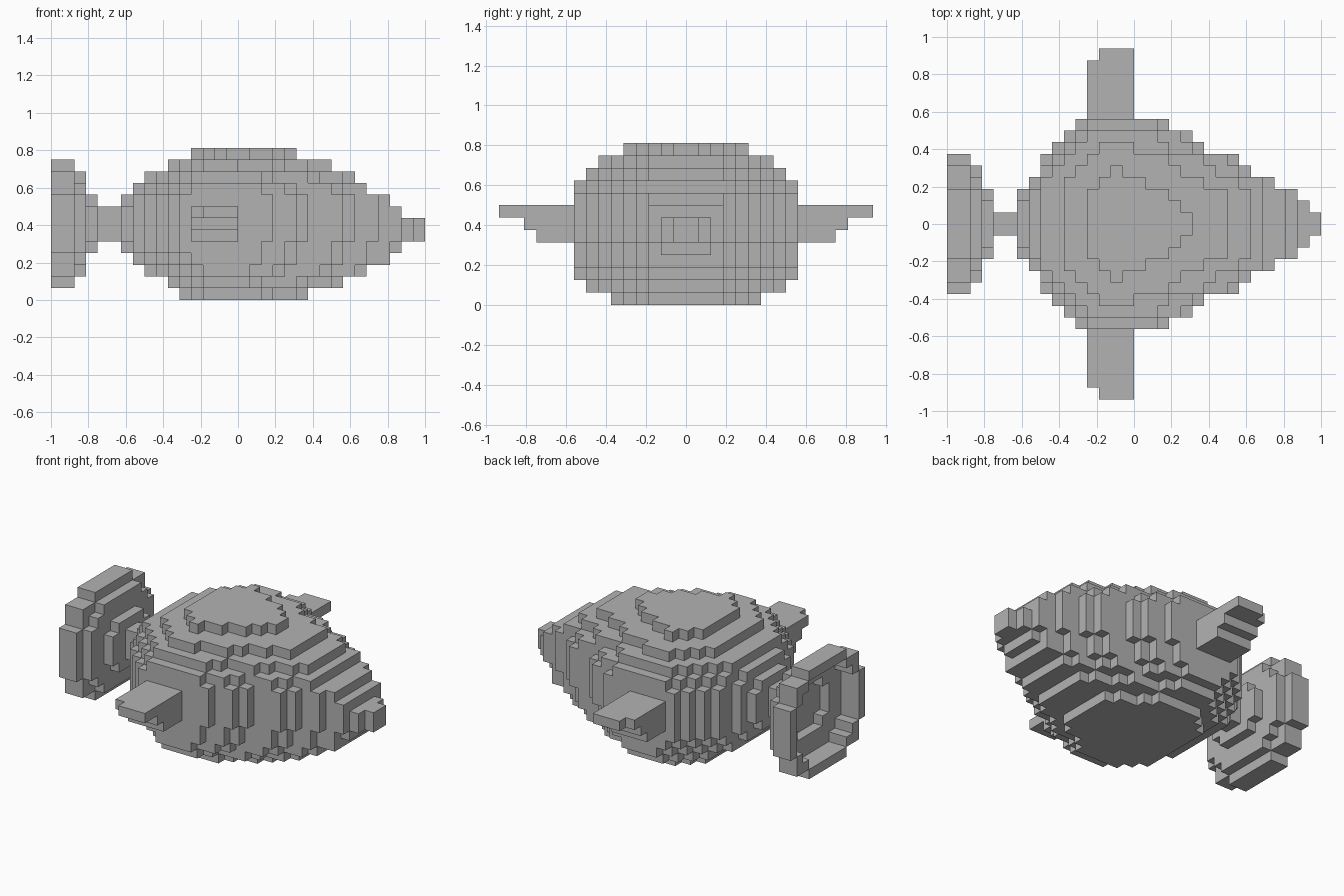
import bpy, bmesh, math

default = bpy.data.objects.get("Cube")
if default:
    bpy.data.objects.remove(default, do_unlink=True)

U = 1 / 16  # size of one block

grey = bpy.data.materials.new("plain_grey")
grey.use_nodes = True
colour = (0.45, 0.45, 0.45, 1)
grey.diffuse_color = colour
grey.node_tree.nodes["Principled BSDF"].inputs["Base Color"].default_value = colour


def box(x0, x1, y0, y1, z0, z1):
    """Set of block positions filling a box."""
    return {(x, y, z) for x in range(x0, x1) for y in range(y0, y1) for z in range(z0, z1)}


def disc(x0, x1, steps):
    """Stepped round plate facing x, from (half width, z0, z1) boxes."""
    return set().union(*(box(x0, x1, -h, h, z0, z1) for h, z0, z1 in steps))


def build(name, blocks):
    """Skin a set of blocks with their outer faces and merge the flat areas."""
    bm = bmesh.new()
    for cell in blocks:
        for axis in range(3):
            for side in (0, 1):
                neighbour = list(cell)
                neighbour[axis] += 2 * side - 1
                if tuple(neighbour) in blocks:
                    continue
                b, c = (axis + 1) % 3, (axis + 2) % 3
                corners = []
                for u, v in ((0, 0), (1, 0), (1, 1), (0, 1)):
                    p = list(cell)
                    p[axis] += side
                    p[b] += u
                    p[c] += v
                    corners.append(bm.verts.new([n * U for n in p]))
                bm.faces.new(corners if side else corners[::-1])
    bmesh.ops.remove_doubles(bm, verts=bm.verts, dist=U / 100)
    bmesh.ops.dissolve_limit(bm, angle_limit=math.radians(1),
                             verts=bm.verts, edges=bm.edges)
    mesh = bpy.data.meshes.new(name)
    bm.to_mesh(mesh)
    bm.free()
    mesh.materials.append(grey)
    obj = bpy.data.objects.new(name, mesh)
    bpy.context.collection.objects.link(obj)
    return obj


# Body: stacked layers, bottom to top
# (half width, rear limit, rear slant, nose limit, nose inset)
LAYERS = [
    (6, -5, 8, 6, 7),
    (8, -6, 10, 9, 4),
    (9, -8, 11, 11, 2),
    (9, -8, 12, 13, 1),
    (9, -8, 13, 14, 1),
    (9, -8, 13, 16, 0),
    (9, -8, 13, 16, 0),
    (9, -8, 13, 14, 0),
    (9, -8, 13, 13, 0),
    (9, -8, 12, 11, 1),
    (8, -8, 11, 10, 3),
    (7, -6, 9, 8, 6),
    (5, -4, 6, 5, 11),
]
NOSE = [16, 15, 14, 12, 10, 9, 6, 5, 3]  # nose reach for each row out from the middle

body = set()
for z, (half, rear, slant, front, inset) in enumerate(LAYERS):
    for j in range(half):
        x0, x1 = max(rear, j - slant), min(front, NOSE[j] - inset)
        body |= box(x0, x1, j, j + 1, z, z + 1) | box(x0, x1, -j - 1, -j, z, z + 1)

# Stepped rear plates and the stalk that carries the tail
body |= disc(-9, -8, [(4, 4, 9), (3, 3, 10)])
body |= disc(-10, -9, [(3, 5, 8), (2, 4, 9)])
body |= box(-12, -10, -1, 1, 5, 8)
build("body", body)

# Side fins, stepped underneath, mirrored left and right
fin = box(-4, 0, 9, 12, 5, 6) | box(-4, 0, 9, 13, 6, 7)
fin |= box(-4, 0, 9, 14, 7, 8) | box(-3, 0, 14, 15, 7, 8)
build("left_fin", fin)
build("right_fin", {(x, -1 - y, z) for x, y, z in fin})

# Tail: hollow stepped dish opening to the rear
RIM = [(6, 4, 9), (5, 2, 11), (3, 1, 12)]
MIDDLE = [(5, 4, 9), (4, 3, 10), (3, 2, 11)]
HUB = [(3, 5, 8), (2, 4, 9)]
tail = disc(-13, -12, HUB)
tail |= disc(-14, -13, MIDDLE) - disc(-14, -13, HUB)
tail |= disc(-16, -14, RIM) - disc(-16, -14, MIDDLE)
build("tail_dish", tail)
